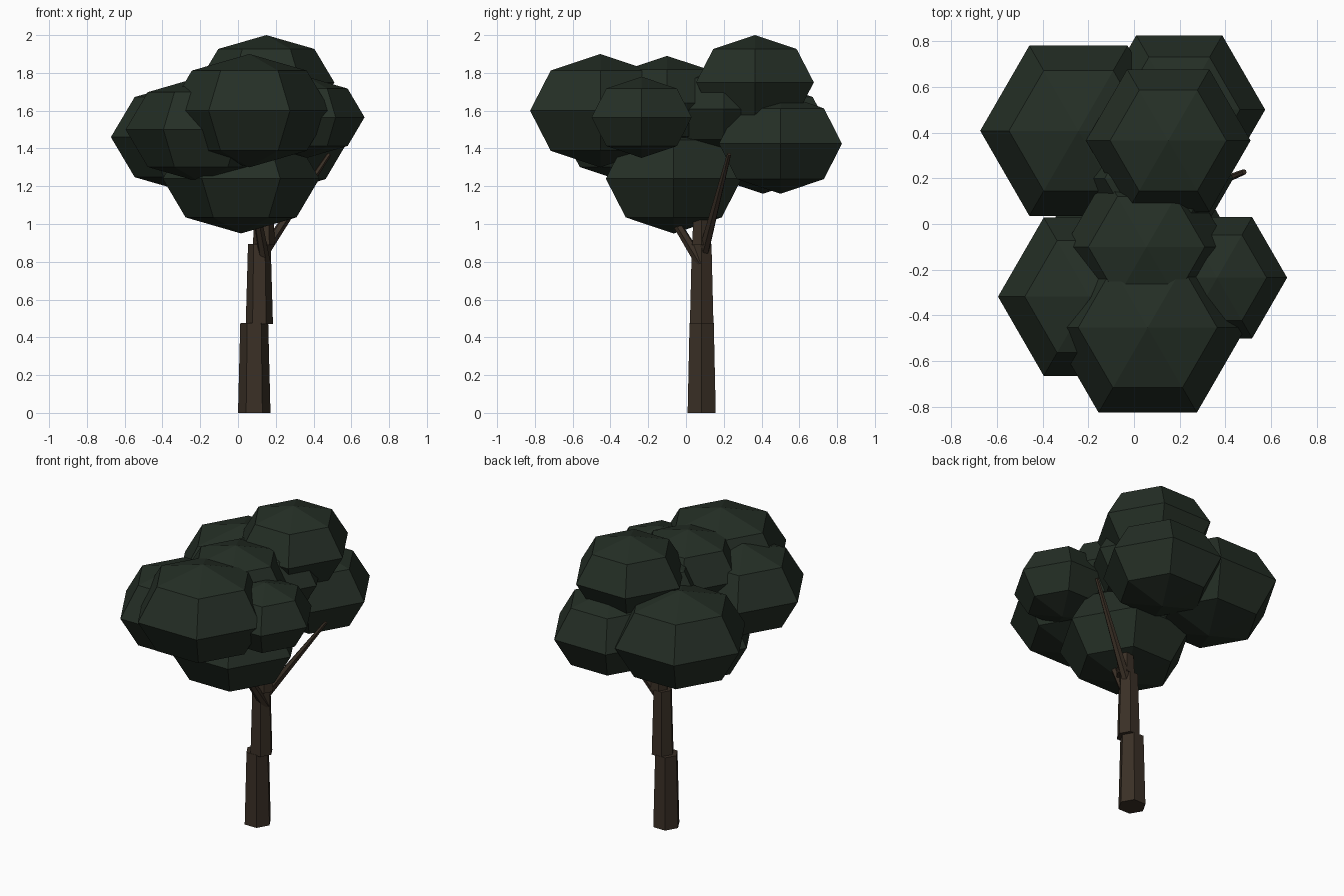
import bpy
import math
from mathutils import Vector

if "Cube" in bpy.data.objects:
    bpy.data.objects.remove(bpy.data.objects["Cube"])


def material(name, rgb):
    m = bpy.data.materials.new(name)
    m.diffuse_color = (*rgb, 1)
    m.use_nodes = True
    m.node_tree.nodes["Principled BSDF"].inputs["Base Color"].default_value = m.diffuse_color
    return m


leaf = material("dark green leaves", (0.018, 0.028, 0.019))
bark = material("dark brown bark", (0.042, 0.029, 0.019))


def finish(name, mat):
    ob = bpy.context.object
    ob.name = name
    ob.data.materials.append(mat)
    return ob


def leaf_clump(name, centre, radius, height):
    """Six-sided, four-ring ball with corners pointing along +-x."""
    bpy.ops.mesh.primitive_uv_sphere_add(segments=6, ring_count=4, radius=1, location=centre)
    ob = finish(name, leaf)
    # make sure a corner lies on the x axis
    if max(v.co.x for v in ob.data.vertices) < 0.95:
        for v in ob.data.vertices:
            v.co.x, v.co.y = v.co.y, -v.co.x
    for v in ob.data.vertices:
        v.co = (v.co.x * radius, v.co.y * radius, v.co.z * height)


def limb(name, start, end, r1, r2):
    """Tapered six-sided piece of wood between two points."""
    a, b = Vector(start), Vector(end)
    d = b - a
    bpy.ops.mesh.primitive_cone_add(vertices=6, radius1=r1, radius2=r2, depth=d.length,
                                    location=(a + b) / 2)
    ob = finish(name, bark)
    for v in ob.data.vertices:  # corners along +-x
        v.co.x, v.co.y = v.co.y, -v.co.x
    ob.rotation_euler = d.to_track_quat('Z', 'Y').to_euler() if abs(d.x) + abs(d.y) > 0.01 else (0, 0, 0)


# Crown
leaf_clump("front_clump", (0.06, -0.453, 1.60), 0.43, 0.30)
leaf_clump("back_left_clump", (-0.243, 0.408, 1.46), 0.43, 0.30)
leaf_clump("front_left_clump", (-0.195, -0.318, 1.50), 0.40, 0.28)
leaf_clump("right_clump", (0.364, -0.235, 1.565), 0.306, 0.215)
leaf_clump("top_clump", (0.15, 0.365, 1.75), 0.36, 0.25)
leaf_clump("back_clump", (0.198, 0.50, 1.425), 0.376, 0.265)
leaf_clump("lower_clump", (0.016, -0.065, 1.24), 0.415, 0.29)
leaf_clump("middle_clump", (0.055, -0.10, 1.64), 0.36, 0.25)
leaf_clump("inner_clump", (0.105, 0.20, 1.61), 0.33, 0.23)

# Trunk in three stepped sections
limb("trunk_base", (0.086, 0.083, 0), (0.086, 0.083, 0.475), 0.086, 0.074)
limb("trunk_middle", (0.113, 0.083, 0.47), (0.113, 0.083, 0.895), 0.072, 0.060)
limb("trunk_top", (0.137, 0.083, 0.89), (0.137, 0.083, 1.02), 0.058, 0.052)

# Branches
limb("right_branch", (0.13, 0.09, 0.84), (0.483, 0.228, 1.37), 0.030, 0.012)
limb("front_branch", (0.145, 0.08, 0.79), (0.10, -0.08, 1.05), 0.030, 0.022)
